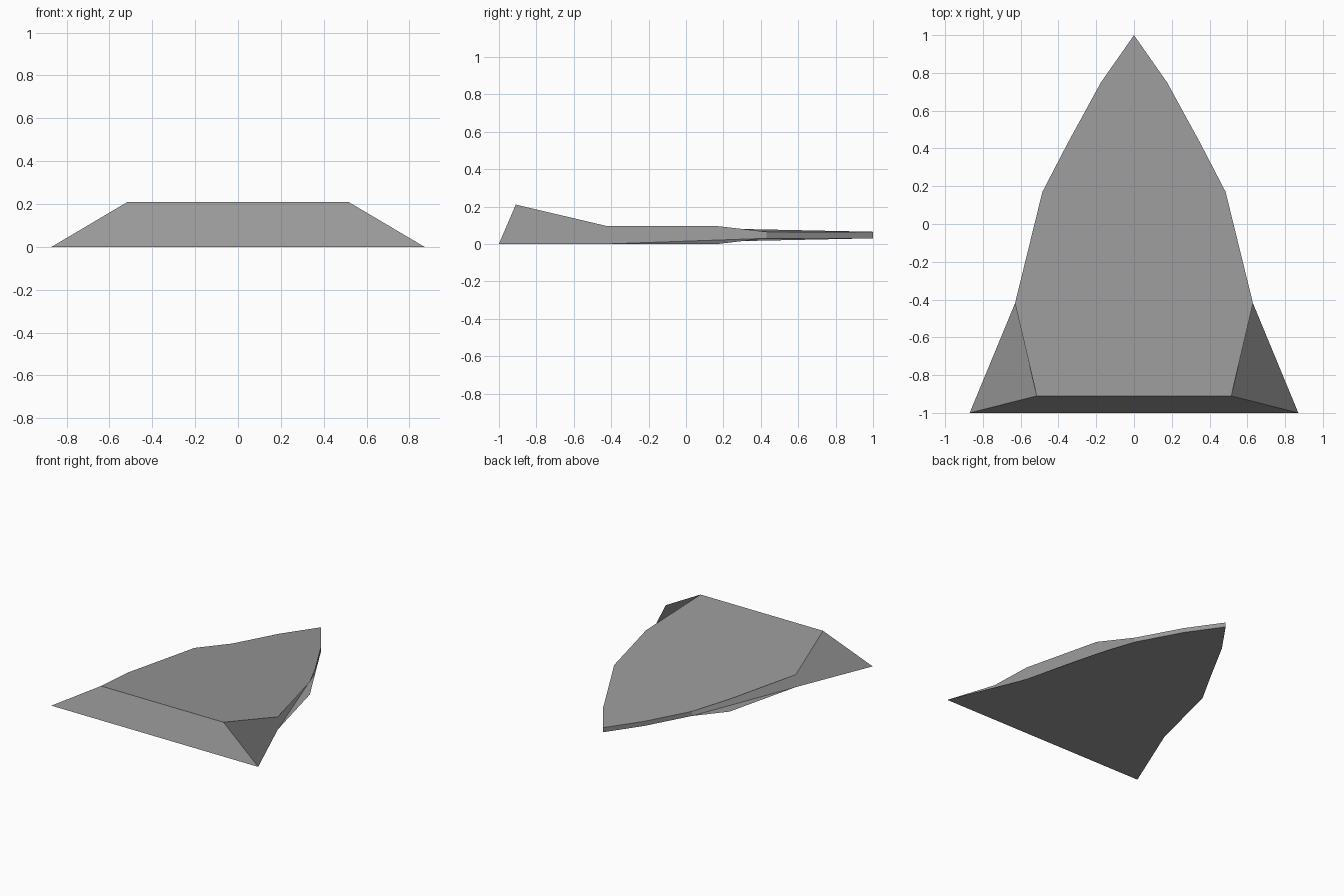
import bpy
import bmesh

# Remove the default cube
cube = bpy.data.objects.get("Cube")
if cube:
    bpy.data.objects.remove(cube, do_unlink=True)

# Single grey material
grey = bpy.data.materials.new("plain_grey")
grey.use_nodes = True
colour = (0.32, 0.32, 0.32, 1.0)
grey.diffuse_color = colour
grey.node_tree.nodes["Principled BSDF"].inputs["Base Color"].default_value = colour

# Left half outline, rear to nose: (x, y, z)
upper_outline = [(0.515, -0.91, 0.21), (0.63, -0.42, 0.095), (0.485, 0.17, 0.095),
                 (0.35, 0.43, 0.065), (0.175, 0.75, 0.065)]
lower_outline = [(0.87, -1.0, 0.0), (0.63, -0.42, 0.0), (0.485, 0.17, 0.0),
                 (0.35, 0.43, 0.03), (0.175, 0.75, 0.03)]

bm = bmesh.new()


def half(points, side):
    return [bm.verts.new((side * x, y, z)) for x, y, z in points]


top_left, top_right = half(upper_outline, 1), half(upper_outline, -1)
low_left, low_right = half(lower_outline, 1), half(lower_outline, -1)
tip_top = bm.verts.new((0, 1, 0.065))
tip_low = bm.verts.new((0, 1, 0.03))

# Deck, underside and sloped rear panel
bm.faces.new(top_left + [tip_top] + top_right[::-1])
bm.faces.new(low_right + [tip_low] + low_left[::-1])
bm.faces.new([low_right[0], low_left[0], top_left[0], top_right[0]])

# Flank and nose edge on each side
for top, low in ((top_left, low_left), (top_right, low_right)):
    bm.faces.new(low[:4] + top[3::-1])
    bm.faces.new(low[3:] + [tip_low, tip_top] + top[:2:-1])

bmesh.ops.recalc_face_normals(bm, faces=bm.faces[:])
mesh = bpy.data.meshes.new("wedge_hull")
bm.to_mesh(mesh)
bm.free()
mesh.materials.append(grey)
hull = bpy.data.objects.new("wedge_hull", mesh)
bpy.context.collection.objects.link(hull)
